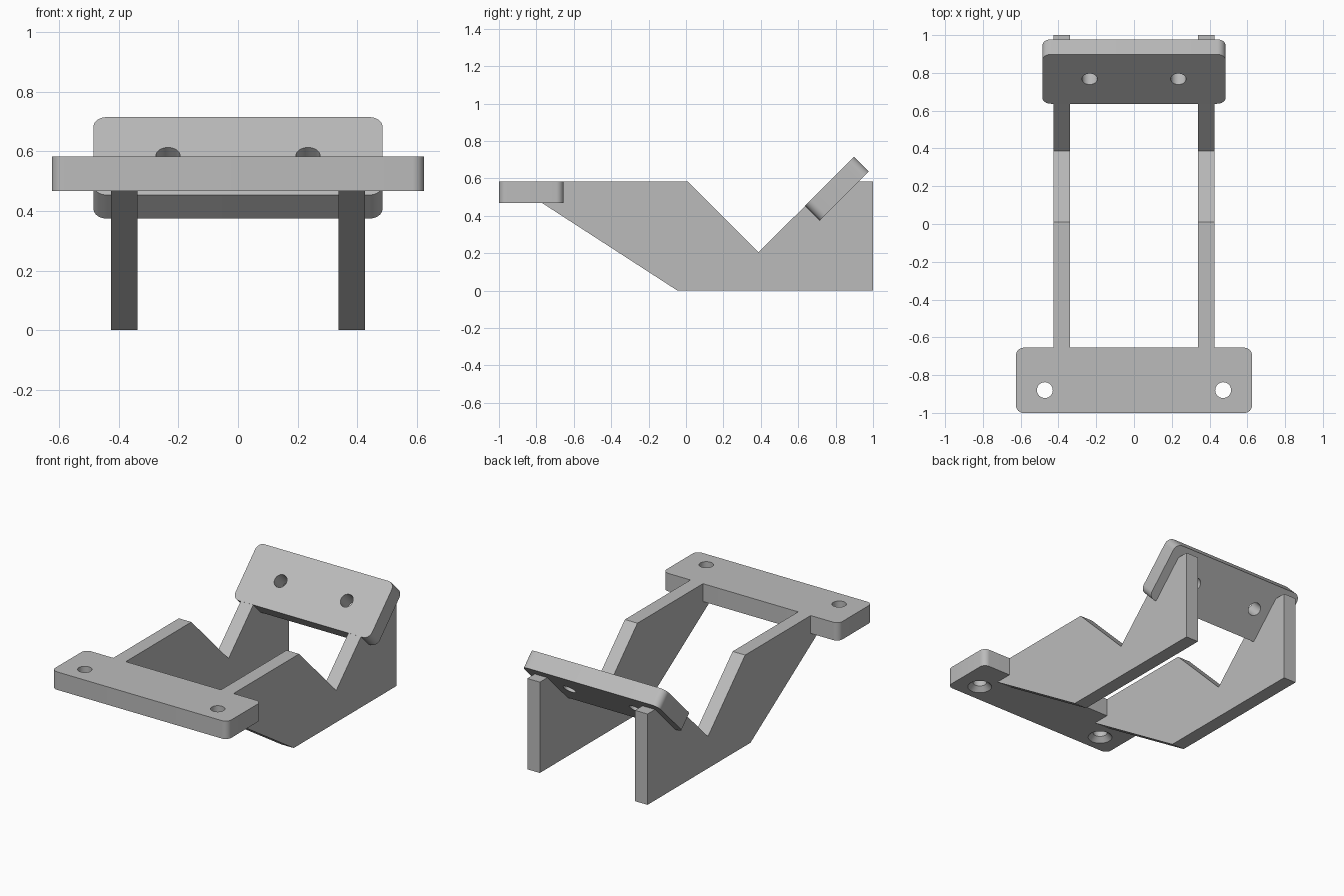
import bpy, bmesh
from math import radians
from mathutils import Matrix

cube = bpy.data.objects.get("Cube")
if cube:
    bpy.data.objects.remove(cube, do_unlink=True)

grey = bpy.data.materials.new("plain grey")
grey.use_nodes = True
grey.diffuse_color = (0.5, 0.5, 0.5, 1)
grey.node_tree.nodes["Principled BSDF"].inputs["Base Color"].default_value = (0.5, 0.5, 0.5, 1)


def make_object(name, bm):
    bmesh.ops.recalc_face_normals(bm, faces=bm.faces)
    mesh = bpy.data.meshes.new(name)
    bm.to_mesh(mesh)
    bm.free()
    mesh.materials.append(grey)
    obj = bpy.data.objects.new(name, mesh)
    bpy.context.collection.objects.link(obj)
    return obj


def activate(obj):
    bpy.ops.object.select_all(action='DESELECT')
    obj.select_set(True)
    bpy.context.view_layer.objects.active = obj


def add_hole_cutter(bm, x, y, thick, radius, sink):
    """Straight drill, or a drill flaring to radius `sink` at the underside."""
    rings = [(thick, radius), (-thick, radius)]
    if sink:
        depth = sink - radius
        rings = [(thick, radius), (depth - thick / 2, radius),
                 (-thick / 2 - 0.01, sink + 0.01)]
    loops = []
    for z, r in rings:
        loops.append(bmesh.ops.create_circle(
            bm, segments=32, radius=r, matrix=Matrix.Translation((x, y, z)))["verts"])
    for a, b in zip(loops, loops[1:]):
        for i in range(32):
            j = (i + 1) % 32
            bm.faces.new((a[i], a[j], b[j], b[i]))
    bm.faces.new(loops[0])
    bm.faces.new(loops[-1])


def plate(name, size, corner, hole, radius, sink, matrix):
    """Rounded-corner plate with a mirrored pair of holes."""
    bm = bmesh.new()
    bmesh.ops.create_cube(bm, size=1, matrix=Matrix.Diagonal((*size, 1)))
    upright = [e for e in bm.edges
               if abs(e.verts[0].co.z - e.verts[1].co.z) > size[2] / 2]
    bmesh.ops.bevel(bm, geom=upright, offset=corner, segments=8,
                    profile=0.5, affect='EDGES')
    obj = make_object(name, bm)

    cut = bmesh.new()
    for side in (-1, 1):
        add_hole_cutter(cut, side * hole[0], hole[1], size[2], radius, sink)
    cutter = make_object(name + "_hole_cutter", cut)
    cutter.hide_render = True

    mod = obj.modifiers.new("holes", 'BOOLEAN')
    mod.operation = 'DIFFERENCE'
    mod.solver = 'EXACT'
    mod.object = cutter
    activate(obj)
    bpy.ops.object.modifier_apply(modifier=mod.name)
    bpy.data.objects.remove(cutter, do_unlink=True)
    bpy.ops.object.shade_smooth_by_angle(angle=radians(30))
    obj.matrix_world = matrix


# Flat mounting plate at the front, countersunk from below
plate("front_plate", (1.25, 0.345, 0.115), 0.04, (0.472, -0.052), 0.042, 0.072,
      Matrix.Translation((0, -0.8275, 0.5255)))

# Tilted plate at the back, with plain holes
plate("tilted_plate", (0.97, 0.37, 0.112), 0.045, (0.235, 0), 0.041, 0,
      Matrix.Translation((0, 0.807, 0.545)) @ Matrix.Rotation(radians(45), 4, 'X'))

# Two notched side arms, whose ends run into the plates
arm_profile = [(-0.77, 0.469), (-0.045, 0), (1, 0), (1, 0.583), (0.885, 0.583),
               (0.70, 0.46), (0.642, 0.458), (0.387, 0.205), (0.01, 0.583),
               (-0.656, 0.583)]
for name, x in (("right_arm", -0.427), ("left_arm", 0.338)):
    bm = bmesh.new()
    face = bm.faces.new([bm.verts.new((x, y, z)) for y, z in arm_profile])
    new = bmesh.ops.extrude_face_region(bm, geom=[face])["geom"]
    bmesh.ops.translate(bm, vec=(0.089, 0, 0),
                        verts=[v for v in new if isinstance(v, bmesh.types.BMVert)])
    make_object(name, bm)
